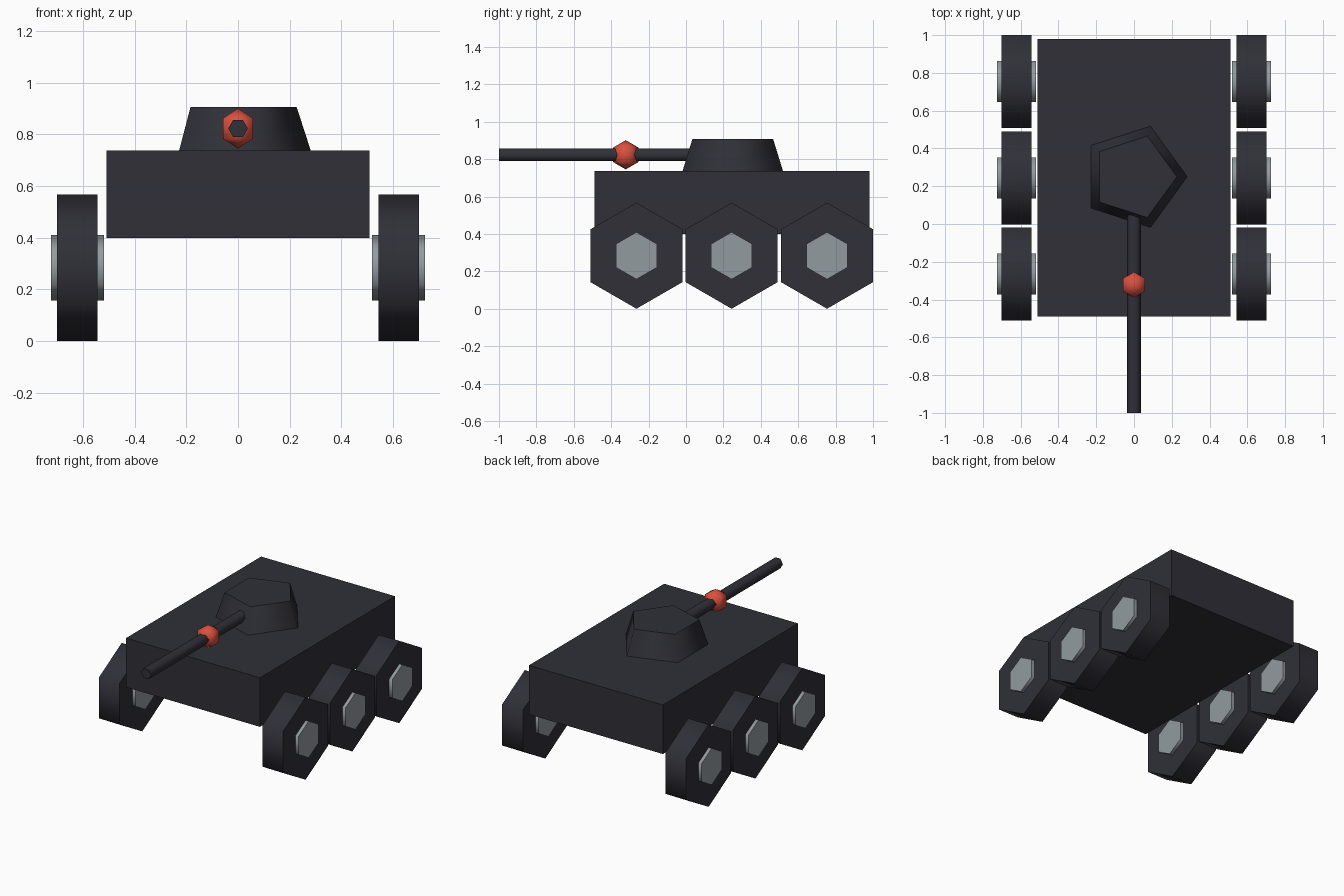
import bpy
import bmesh
from math import cos, sin, pi
from mathutils import Matrix, Vector

cube = bpy.data.objects.get("Cube")
if cube:
    bpy.data.objects.remove(cube, do_unlink=True)


def material(name, rgb):
    m = bpy.data.materials.new(name)
    m.use_nodes = True
    m.diffuse_color = (*rgb, 1)
    m.node_tree.nodes["Principled BSDF"].inputs["Base Color"].default_value = (*rgb, 1)
    return m


charcoal = material("charcoal", (0.029, 0.029, 0.039))
steel = material("steel grey", (0.29, 0.33, 0.35))
red = material("red", (0.70, 0.08, 0.05))


def finish(bm, name, mat, location):
    bmesh.ops.recalc_face_normals(bm, faces=bm.faces)
    mesh = bpy.data.meshes.new(name)
    bm.to_mesh(mesh)
    bm.free()
    mesh.materials.append(mat)
    ob = bpy.data.objects.new(name, mesh)
    ob.location = location
    bpy.context.collection.objects.link(ob)
    return ob


def prism(name, mat, location, sides, r_low, r_high, length, axis, start=0.0):
    """Capped prism centred on its location, with smooth sides and flat caps."""
    place = {"x": lambda a, b, h: (h, a, b),
             "y": lambda a, b, h: (b, h, a),
             "z": lambda a, b, h: (a, b, h)}[axis]
    bm = bmesh.new()
    rings = []
    for r, h in ((r_low, -length / 2), (r_high, length / 2)):
        angles = [start + 2 * pi * i / sides for i in range(sides)]
        rings.append([bm.verts.new(place(r * cos(t), r * sin(t), h)) for t in angles])
    low, high = rings
    bm.faces.new(low)
    bm.faces.new(high)
    for i in range(sides):
        j = (i + 1) % sides
        bm.faces.new((low[i], low[j], high[j], high[i])).smooth = True
    return finish(bm, name, mat, location)


# Hull
bm = bmesh.new()
bmesh.ops.create_cube(bm, size=1, matrix=Matrix.Diagonal(Vector((1.02, 1.47, 0.338, 1))))
finish(bm, "hull", charcoal, (0, 0.245, 0.568))

# Five-sided tapered turret
prism("turret", charcoal, (0, 0.25, 0.822), 5, 0.282, 0.227, 0.17, "z")

# Gun barrel running into the turret
prism("barrel", charcoal, (0, -0.325, 0.823), 6, 0.038, 0.038, 1.35, "y", pi / 2)

# Faceted ball around the barrel
bm = bmesh.new()
bmesh.ops.create_uvsphere(bm, u_segments=6, v_segments=3, radius=0.078)
for f in bm.faces:
    f.smooth = True
finish(bm, "barrel_ball", red, (0, -0.322, 0.823))

# Six hexagonal wheels, each with a hub showing on both faces
wheel_r = 0.2835
for side, x in (("left", 0.622), ("right", -0.622)):
    for place, y in (("front", -0.265), ("middle", 0.244), ("rear", 0.754)):
        spot = (x, y, wheel_r)
        prism(f"{place}_{side}_wheel", charcoal, spot, 6, wheel_r, wheel_r, 0.157, "x", pi / 2)
        prism(f"{place}_{side}_hub", steel, spot, 6, 0.126, 0.126, 0.204, "x", pi / 2)
